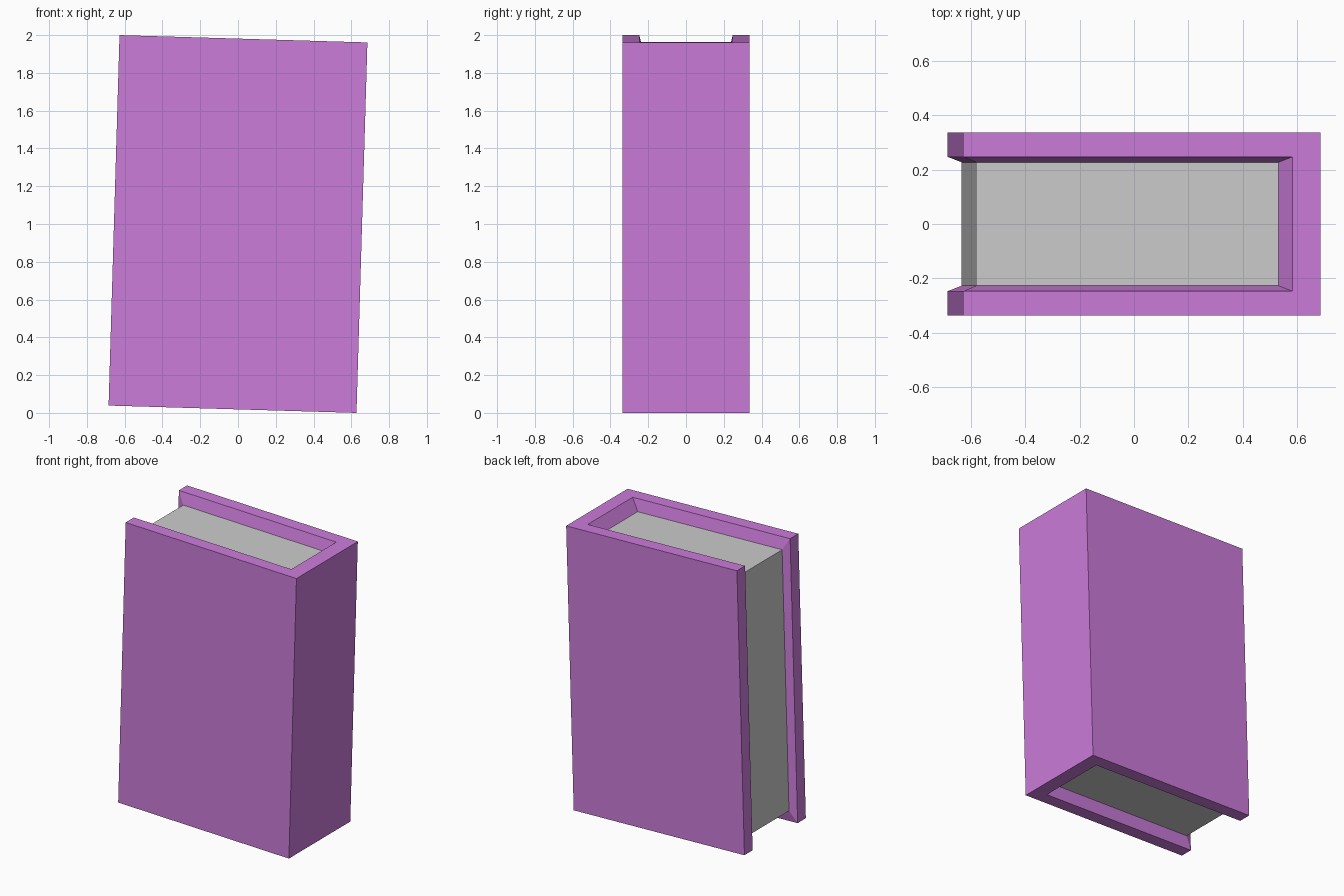
import bpy, bmesh, math
from mathutils import Vector, Matrix

if "Cube" in bpy.data.objects:
    bpy.data.objects.remove(bpy.data.objects["Cube"])

W, D, H = 0.6565, 0.337, 0.981            # half sizes of the closed book
TILT = Matrix.Translation((0, 0, 1)) @ Matrix.Rotation(math.radians(1.69), 4, 'Y')

RIM_MIN, RIM_MAX = Vector((-W, -0.247, -H)), Vector((0.554, 0.247, H))
MID, HALF = (RIM_MIN + RIM_MAX) / 2, (RIM_MAX - RIM_MIN) / 2
SHRINK = 0.918                            # page block relative to the rim


def corner(co, scale):
    """Matching corner of the rim box, scaled about its centre."""
    return MID + Vector([math.copysign(h, c) * scale for h, c in zip(HALF, co)])


def box():
    bm = bmesh.new()
    bmesh.ops.create_cube(bm, size=2)
    return bm


def finish(bm, name):
    bm.transform(TILT)
    mesh = bpy.data.meshes.new(name)
    bm.to_mesh(mesh)
    bm.free()
    obj = bpy.data.objects.new(name, mesh)
    bpy.context.collection.objects.link(obj)
    return obj


# Cover: box whose top, bottom and fore edge are inset, then sunk with a taper
bm = box()
bm.normal_update()
recess = [f for f in bm.faces if abs(f.normal.z) > 0.9 or f.normal.x < -0.9]
for v in bm.verts:
    v.co = Vector((v.co.x * W, v.co.y * D, v.co.z * H))
for scale in (1.0, SHRINK):
    bmesh.ops.inset_region(bm, faces=recess, thickness=0.03, use_even_offset=True)
    for v in {v for f in recess for v in f.verts}:
        v.co = corner(v.co, scale)
bmesh.ops.delete(bm, geom=recess, context='FACES')
cover = finish(bm, "book_cover")
purple = bpy.data.materials.new("purple_cover")
purple.diffuse_color = (0.60, 0.20, 0.70, 1)
purple.use_nodes = True
purple.node_tree.nodes["Principled BSDF"].inputs["Base Color"].default_value = purple.diffuse_color
cover.data.materials.append(purple)

# Pages: plain block filling the recess
bm = box()
for v in bm.verts:
    v.co = corner(v.co, SHRINK)
finish(bm, "page_block")
